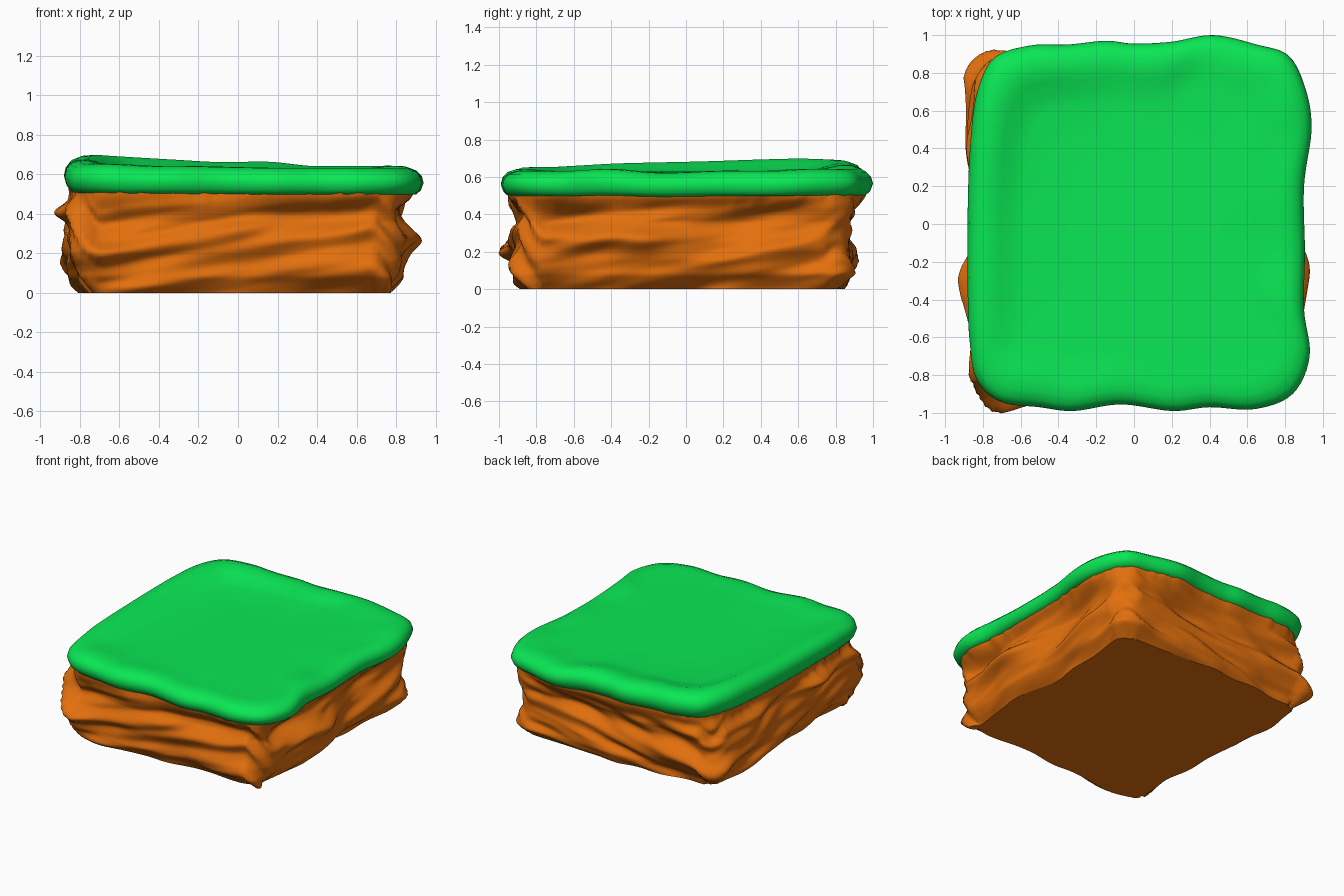
import bpy, bmesh, math
from mathutils import Vector, noise

if "Cube" in bpy.data.objects:
    bpy.data.objects.remove(bpy.data.objects["Cube"])


def material(name, color):
    m = bpy.data.materials.new(name)
    m.diffuse_color = color
    m.use_nodes = True
    m.node_tree.nodes["Principled BSDF"].inputs["Base Color"].default_value = m.diffuse_color
    return m


def spline(points, per):
    """Closed smooth curve through the points."""
    p = [Vector(q) for q in points]
    n, out = len(p), []
    for i in range(n):
        a, b, c, d = (p[(i + k - 1) % n] for k in range(4))
        for s in range(per):
            t = s / per
            out.append(0.5 * (2 * b + (c - a) * t + (2 * a - 5 * b + 4 * c - d) * t * t
                              + (3 * b - a - 3 * c + d) * t ** 3))
    return out


def loft(name, rings, mat):
    """Skin a stack of closed rings, capping first and last."""
    bm = bmesh.new()
    rows = [[bm.verts.new(v) for v in r] for r in rings]
    n = len(rows[0])
    for a, b in zip(rows, rows[1:]):
        for i in range(n):
            j = (i + 1) % n
            bm.faces.new((a[i], a[j], b[j], b[i])).smooth = True
    bm.faces.new(rows[0][::-1])
    bm.faces.new(rows[-1])
    bmesh.ops.recalc_face_normals(bm, faces=bm.faces)
    # keep the rim of the bottom cap crisp
    for e in bm.edges:
        e.smooth = all(f.smooth for f in e.link_faces)
    me = bpy.data.meshes.new(name)
    bm.to_mesh(me)
    bm.free()
    me.materials.append(mat)
    ob = bpy.data.objects.new(name, me)
    bpy.context.collection.objects.link(ob)
    return ob


def lerp(table, z):
    for (z0, a), (z1, b) in zip(table, table[1:]):
        if z <= z1:
            return a + (b - a) * (z - z0) / (z1 - z0)
    return table[-1][1]


# Grass cap: outline as x, y and lip height offset
outline = [(-.88, -.4, .03), (-.87, -.62, .02), (-.835, -.82, .01), (-.71, -.94, .01),
           (-.5, -.97, 0), (-.32, -.99, 0), (-.07, -.955, -.005), (.2, -.99, -.01), (.4, -.97, -.01),
           (.64, -.98, -.01), (.84, -.90, -.01), (.93, -.7, -.01), (.9, -.45, 0),
           (.905, -.15, -.02), (.9, .2, -.01), (.94, .5, -.01), (.91, .71, 0),
           (.82, .89, 0), (.65, .95, .0), (.42, 1.0, 0), (.2, .965, .02), (0, .955, .02),
           (-.15, .97, .02), (-.35, .95, .03), (-.55, .945, .04), (-.74, .88, .05),
           (-.83, .7, .055), (-.865, .45, .05), (-.88, .1, .04)]
edge = spline(outline, 6)
# scale inward, height, share of the lip offset
section = [(.80, .51, .2), (.92, .50, .3), (.96, .502, .4), (.985, .525, .6), (1.0, .565, .8),
           (.99, .60, .9), (.965, .625, 1), (.92, .641, 1), (.86, .643, 1), (.80, .637, .7),
           (.73, .631, .25), (.66, .629, 0), (.35, .629, 0), (.04, .629, 0)]
loft("grass_cap", [[(p.x * s, p.y * s, z + p.z * w) for p in edge] for s, z, w in section],
     material("grass", (.003, .80, .09, 1)))

# Rock: rounded rectangle perimeter with outward normals
W0, W1, D0, D1, R = -.835, .82, -.895, .865, .13
perimeter = []
corners = [(W1 - R, D0 + R, -90), (W1 - R, D1 - R, 0), (W0 + R, D1 - R, 90), (W0 + R, D0 + R, 180)]
for k, (cx, cy, a0) in enumerate(corners):
    for s in range(9):
        a = math.radians(a0 + s * 90 / 8)
        nrm = Vector((math.cos(a), math.sin(a), 0))
        perimeter.append((Vector((cx, cy, 0)) + nrm * R, nrm))
    nx, ny, _ = corners[(k + 1) % 4]
    end = Vector((nx, ny, 0)) + nrm * R
    start = perimeter[-1][0]
    for s in range(1, 50):
        perimeter.append((start.lerp(end, s / 50), nrm))

# Local bulges and hollows: centre, strength
bulges = [((-.84, -.27, .43), .11), ((-.84, .4, .43), .06), ((.83, -.25, .26), .07),
          ((-.72, -.9, .2), .04), ((.82, .3, .36), -.04), ((.82, -.6, .36), -.03),
          ((-.83, -.55, .02), -.06), ((-.82, .82, .25), -.04), ((.3, -.89, .02), -.03),
          ((-.2, -.89, .04), -.03), ((-.5, .86, .04), -.03), ((.8, .84, .08), .03)]
profile = [(0, -.055), (.03, -.025), (.08, .01), (.16, .02), (.26, .01), (.36, -.012), (.44, .005), (.56, .01)]


def under_cap(p):
    """Point just inside the cap rim, in the same direction as p."""
    return max(edge, key=lambda e: (e.x * p.x + e.y * p.y) / math.hypot(e.x, e.y))


def rock_point(p, n, z):
    # slanted strata: noise stretched along the walls, continuous round corners
    slant = z - .17 * (p.x * abs(n.y) + p.y * n.x)
    q = Vector((p.x * 1.6, p.y * 1.6, slant * 7))
    d = .075 * noise.noise(q + Vector((3.1, 7.7, 1.3)))
    d += .035 * noise.noise(q * 1.9 + Vector((9.2, 1.4, 5.6)))
    d += lerp(profile, z)
    for c, s in bulges:
        e = Vector((p.x, p.y, z)) - Vector(c)
        d += s * math.exp(-(e.x ** 2 + e.y ** 2) / .03 - e.z ** 2 / .004)
    v = p + n * d
    # flare out to meet the grass, without poking through it
    t = max(0, min(1, (z - .39) / .12))
    t = t * t * (3 - 2 * t)
    r = math.hypot(v.x, v.y)
    e = under_cap(p)
    rim = math.hypot(e.x, e.y) * .96
    v *= (1 - t) + t * rim / r
    v.z = z
    return v


levels = [.53 * i / 44 for i in range(45)]
loft("rock_base", [[rock_point(p, n, z) for p, n in perimeter] for z in levels],
     material("earth", (.76, .16, .004, 1)))
